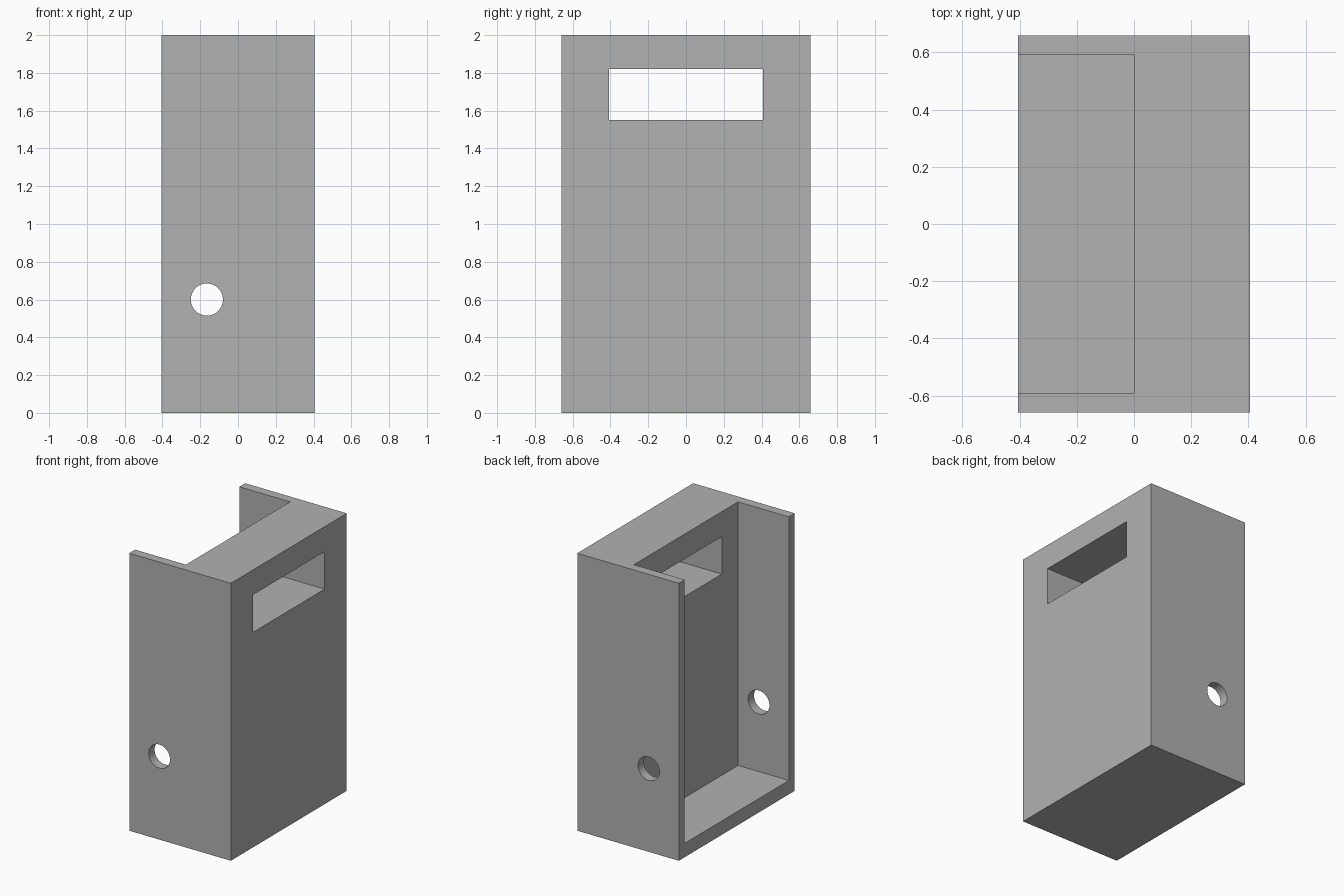
import bpy
from math import radians

default = bpy.data.objects.get("Cube")
if default:
    bpy.data.objects.remove(default, do_unlink=True)

# Overall half sizes and wall thicknesses
HALF_X, HALF_Y, HEIGHT = 0.405, 0.66, 2.0
WALL, FLOOR = 0.067, 0.1

grey = bpy.data.materials.new("plain grey")
grey.use_nodes = True
colour = (0.445, 0.445, 0.445, 1)
grey.diffuse_color = colour
grey.node_tree.nodes["Principled BSDF"].inputs["Base Color"].default_value = colour


def box(name, low, high):
    centre = [(a + b) / 2 for a, b in zip(low, high)]
    bpy.ops.mesh.primitive_cube_add(size=1, location=centre)
    obj = bpy.context.object
    obj.name = name
    obj.scale = [b - a for a, b in zip(low, high)]
    bpy.ops.object.transform_apply(location=True, rotation=True, scale=True)
    obj.data.materials.append(grey)
    return obj


def cut(target, cutter):
    cutter.hide_render = True
    mod = target.modifiers.new(cutter.name, "BOOLEAN")
    mod.operation = "DIFFERENCE"
    mod.solver = "EXACT"
    mod.object = cutter
    bpy.ops.object.select_all(action="DESELECT")
    target.select_set(True)
    bpy.context.view_layer.objects.active = target
    bpy.ops.object.modifier_apply(modifier=mod.name)
    bpy.data.objects.remove(cutter, do_unlink=True)


# Solid housing block
housing = box("housing", (-HALF_X, -HALF_Y, 0), (HALF_X, HALF_Y, HEIGHT))

# Recess open at the top and on the right side
cut(housing, box("recess_cutter", (-1, -HALF_Y + WALL, FLOOR),
                 (0, HALF_Y - WALL, HEIGHT + 1)))

# Slot through the thick side
cut(housing, box("slot_cutter", (-0.2, -0.408, 1.55), (1, 0.408, 1.82)))

# Round hole through both thin walls
bpy.ops.mesh.primitive_cylinder_add(vertices=48, radius=0.085, depth=2,
                                    location=(-0.165, 0, 0.6),
                                    rotation=(radians(90), 0, 0))
hole = bpy.context.object
hole.name = "hole_cutter"
hole.data.materials.append(grey)
cut(housing, hole)

bpy.ops.object.shade_smooth_by_angle(angle=radians(30))
